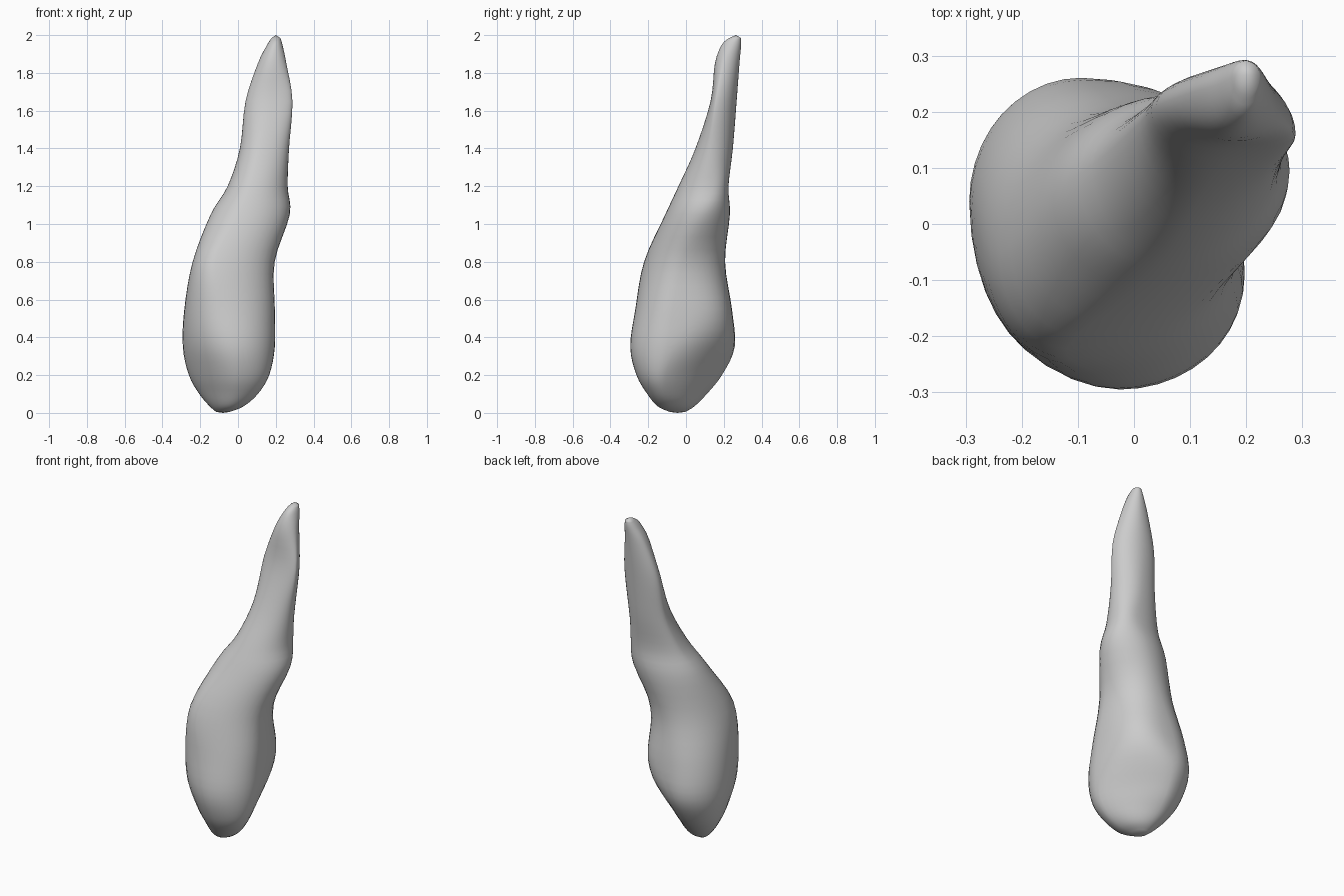
import bpy, bmesh, math

if "Cube" in bpy.data.objects:
    bpy.data.objects.remove(bpy.data.objects["Cube"])

# Cross-sections: z, left(x, y), right(x, y), front(y, x), back(y, x)
SECTIONS = [
    (0.005, -0.115, -0.03, -0.045, -0.06, -0.085, -0.06, -0.005, -0.09),
    (0.035, -0.15, -0.01, 0.03, -0.09, -0.15, -0.03, 0.045, -0.09),
    (0.10, -0.205, 0.02, 0.105, -0.12, -0.205, -0.01, 0.11, -0.11),
    (0.20, -0.26, 0.04, 0.165, -0.13, -0.262, -0.01, 0.19, -0.11),
    (0.35, -0.292, 0.045, 0.195, -0.10, -0.295, -0.025, 0.258, -0.10),
    (0.55, -0.284, 0.01, 0.195, -0.07, -0.268, -0.06, 0.243, -0.07),
    (0.80, -0.24, -0.05, 0.194, -0.02, -0.222, -0.12, 0.207, -0.01),
    (1.05, -0.145, 0.05, 0.274, 0.08, -0.11, 0.01, 0.232, 0.09),
    (1.20, -0.055, 0.12, 0.263, 0.12, -0.04, 0.07, 0.225, 0.14),
    (1.40, 0.01, 0.18, 0.27, 0.14, 0.05, 0.12, 0.248, 0.15),
    (1.65, 0.04, 0.21, 0.288, 0.16, 0.13, 0.17, 0.268, 0.155),
    (1.85, 0.105, 0.235, 0.256, 0.205, 0.153, 0.18, 0.283, 0.18),
    (1.95, 0.155, 0.25, 0.235, 0.245, 0.19, 0.195, 0.292, 0.195),
    (1.985, 0.178, 0.265, 0.224, 0.265, 0.23, 0.20, 0.29, 0.20),
]
STEPS, QUARTER = 4, 10


def catmull(a, b, c, d, t):
    return 0.5 * (2*b + (c - a)*t + (2*a - 5*b + 4*c - d)*t*t + (3*b - a - 3*c + d)*t**3)


def interpolated_sections():
    n = len(SECTIONS)
    for i in range(n - 1):
        keys = [SECTIONS[min(max(i + k, 0), n - 1)] for k in (-1, 0, 1, 2)]
        for s in range(STEPS):
            yield [catmull(*v, s / STEPS) for v in zip(*keys)]
    yield SECTIONS[-1]


def hump(z, centre, width):
    t = min(1.0, abs(z - centre) / width)
    return 0.5 + 0.5 * math.cos(math.pi * t)


def outline(sec):
    """Four rounded quarter arcs through the section's extreme points."""
    z, lx, ly, rx, ry, fy, fx, by, bx = sec
    ext = [(rx, ry), (bx, by), (lx, ly), (fx, fy)]
    # back-right: cut flat low down with a fuller shoulder above; front-left: flat near the base
    power = [1 + 0.4 * hump(z, 0.18, 0.25) - 0.3 * hump(z, 0.53, 0.22)
             - 0.14 * hump(z, 0.74, 0.2) - 0.2 * hump(z, 1.2, 0.15),
             1.0, 1 + 0.25 * hump(z, 0.15, 0.3) - 0.1 * hump(z, 0.58, 0.2), 1.0]
    pts = []
    for q in range(4):
        (ax, ay), (cx, cy) = ext[q], ext[(q + 1) % 4]
        ox, oy = (cx, ay) if q % 2 == 0 else (ax, cy)
        p = power[q]
        for k in range(QUARTER):
            a = math.pi / 2 * k / QUARTER
            u, v = math.cos(a) ** p, math.sin(a) ** p
            pts.append((ox + (ax - ox)*u + (cx - ox)*v,
                        oy + (ay - oy)*u + (cy - oy)*v, z))
    return pts


# Loft the curved tapering body
bm = bmesh.new()
rings = [[bm.verts.new(p) for p in outline(s)] for s in interpolated_sections()]
count = len(rings[0])
for lo, hi in zip(rings, rings[1:]):
    for i in range(count):
        j = (i + 1) % count
        bm.faces.new((lo[i], lo[j], hi[j], hi[i]))

# Close the rounded base and tip
for ring, point in ((rings[0], (-0.08, -0.045, 0.0)), (rings[-1], (0.2, 0.265, 2.0))):
    pole = bm.verts.new(point)
    for i in range(count):
        bm.faces.new((ring[i], ring[(i + 1) % count], pole))
bmesh.ops.recalc_face_normals(bm, faces=bm.faces)

mesh = bpy.data.meshes.new("curved_root")
bm.to_mesh(mesh)
bm.free()
mesh.polygons.foreach_set("use_smooth", [True] * len(mesh.polygons))
body = bpy.data.objects.new("curved_root", mesh)
bpy.context.collection.objects.link(body)
